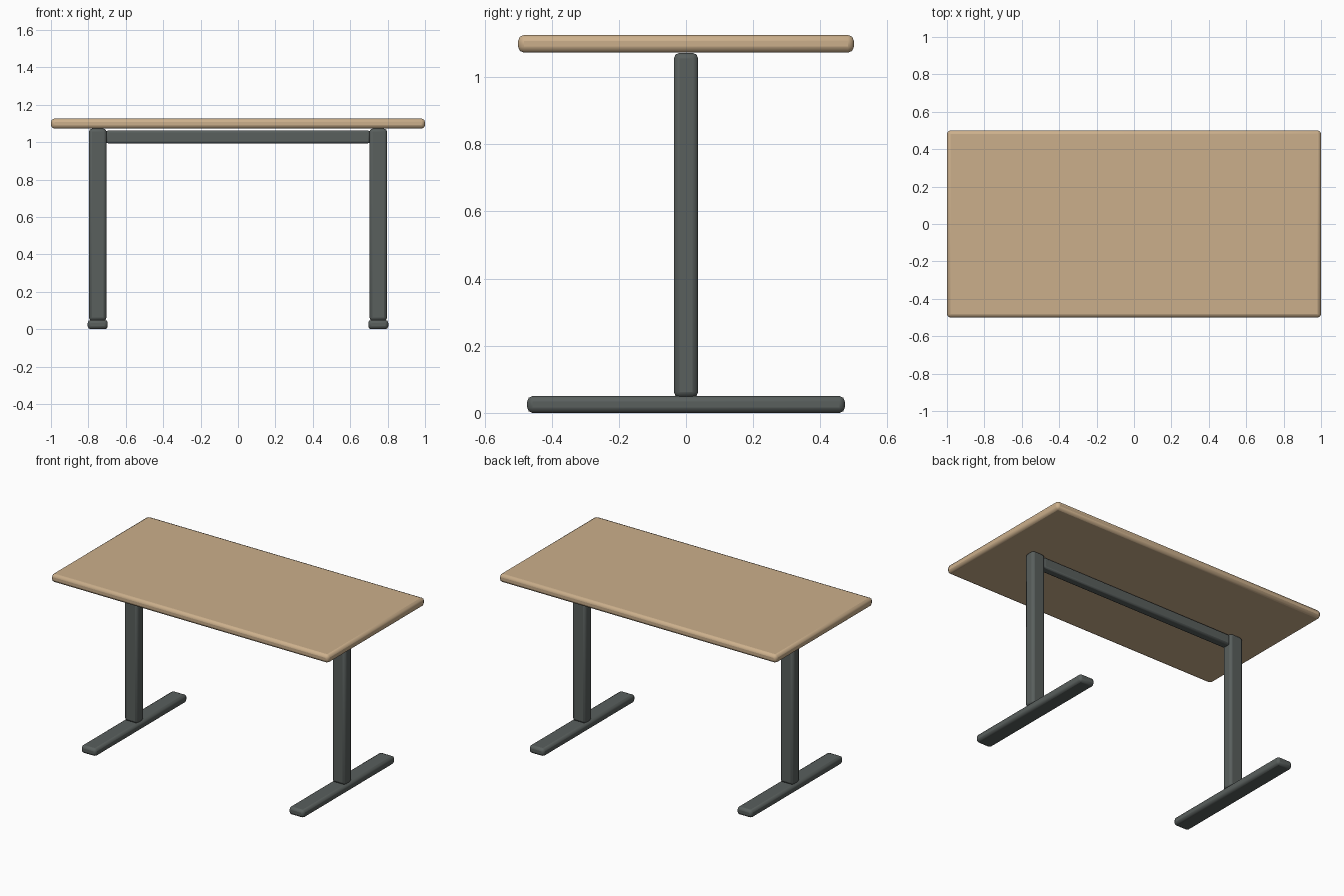
import bpy
import math

if "Cube" in bpy.data.objects:
    bpy.data.objects.remove(bpy.data.objects["Cube"])


def material(name, color):
    m = bpy.data.materials.new(name)
    m.diffuse_color = color
    m.use_nodes = True
    m.node_tree.nodes["Principled BSDF"].inputs["Base Color"].default_value = m.diffuse_color
    return m


wood = material("light_wood", (0.60, 0.43, 0.26, 1))
metal = material("dark_metal", (0.10, 0.115, 0.11, 1))


def rounded_box(name, center, size, bevel, mat):
    """Box with rounded edges, smooth shaded."""
    bpy.ops.mesh.primitive_cube_add(size=1, location=center)
    ob = bpy.context.object
    ob.name = name
    ob.scale = size
    bpy.ops.object.transform_apply(location=False, rotation=False, scale=True)
    mod = ob.modifiers.new("edge_rounding", "BEVEL")
    mod.width = bevel
    mod.segments = 2
    mod.limit_method = 'ANGLE'
    ob.data.materials.append(mat)
    bpy.ops.object.shade_smooth_by_angle(angle=math.radians(30))
    return ob


# Tabletop
rounded_box("tabletop", (0, 0, 1.099), (2.0, 1.0, 0.053), 0.018, wood)

# Cross beam between the columns
rounded_box("cross_beam", (0, 0, 1.028), (1.41, 0.055, 0.068), 0.01, metal)

# Column and foot on each side
for side, x in (("left", -0.75), ("right", 0.75)):
    rounded_box(side + "_column", (x, 0, 0.559), (0.094, 0.072, 1.026), 0.016, metal)
    rounded_box(side + "_foot", (x, 0, 0.025), (0.107, 0.946, 0.05), 0.016, metal)
